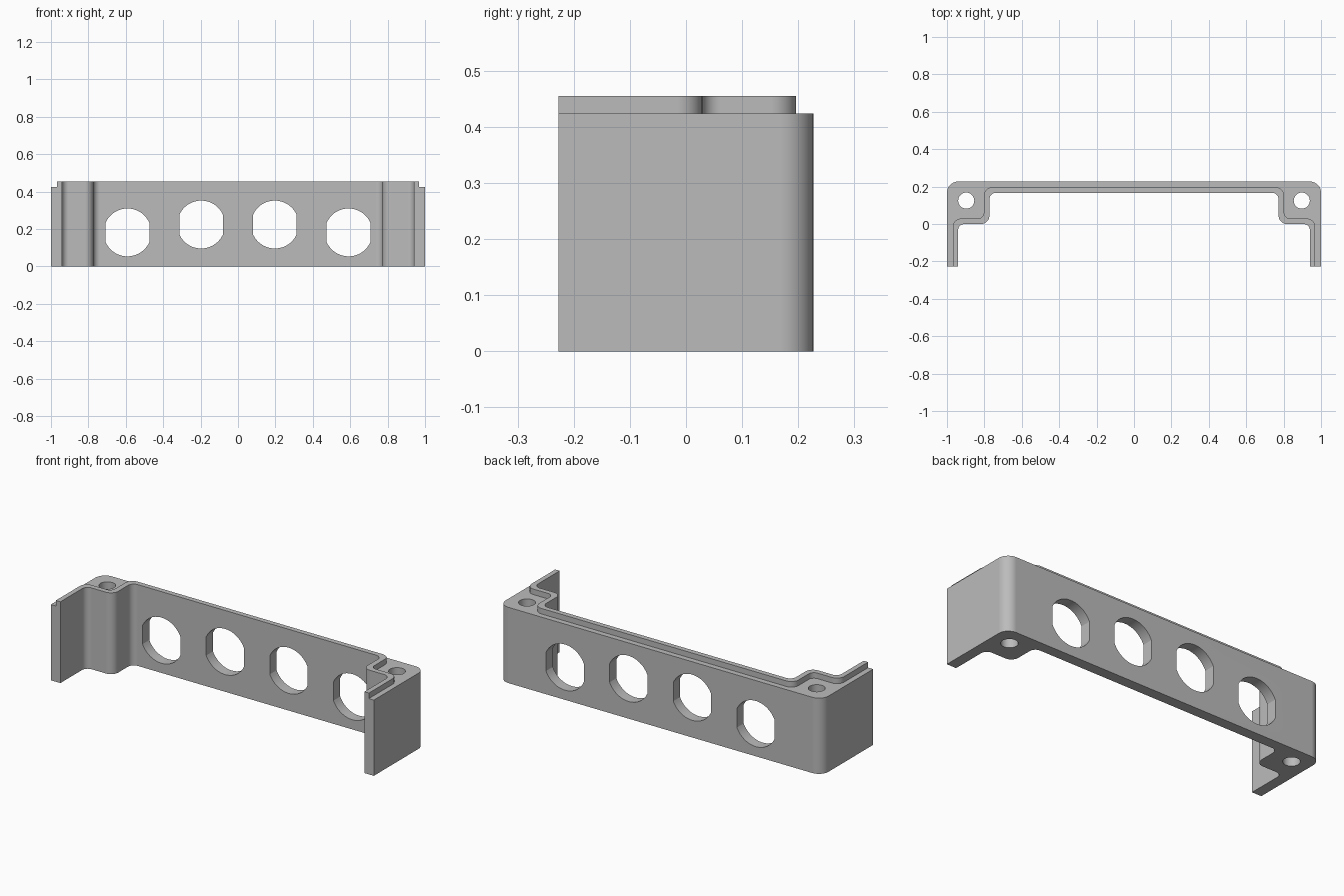
import bpy, bmesh, math
from mathutils import Vector

if "Cube" in bpy.data.objects:
    bpy.data.objects.remove(bpy.data.objects["Cube"])

W, D, H, SHELF = 1.0, 0.227, 0.455, 0.424

grey = bpy.data.materials.new("plain grey")
grey.diffuse_color = (0.5, 0.5, 0.5, 1)
grey.use_nodes = True
grey.node_tree.nodes["Principled BSDF"].inputs["Base Color"].default_value = grey.diffuse_color


def rounded(points, steps=10):
    """Replace each (x, y, r) corner of an open path with a tangent arc."""
    out = []
    for i, (x, y, r) in enumerate(points):
        p = Vector((x, y))
        if r == 0:
            out.append(p)
            continue
        a = (Vector(points[i - 1][:2]) - p).normalized()
        b = (Vector(points[i + 1][:2]) - p).normalized()
        centre = p + (a + b) * r          # all corners are right angles
        for k in range(steps + 1):
            t = k / steps * math.pi / 2
            out.append(centre - b * r * math.cos(t) - a * r * math.sin(t))
    return out


def mirrored(half):
    """Continue a left-hand path with its mirror image on the right."""
    return half + [Vector((-p.x, p.y)) for p in reversed(half)]


def prism(name, pts, lo, hi, axis="z"):
    """Extrude a closed 2D outline along z, or along y for wall openings."""
    place = (lambda p, h: (p[0], p[1], h)) if axis == "z" else (lambda p, h: (p[0], h, p[1]))
    bm = bmesh.new()
    face = bm.faces.new([bm.verts.new(place(p, lo)) for p in pts])
    top = bmesh.ops.extrude_face_region(bm, geom=[face])["geom"]
    shift = Vector(place((0, 0), hi - lo))
    bmesh.ops.translate(bm, vec=shift, verts=[v for v in top if isinstance(v, bmesh.types.BMVert)])
    bmesh.ops.recalc_face_normals(bm, faces=bm.faces)
    mesh = bpy.data.meshes.new(name)
    bm.to_mesh(mesh)
    bm.free()
    mesh.materials.append(grey)
    obj = bpy.data.objects.new(name, mesh)
    bpy.context.collection.objects.link(obj)
    return obj


def cut(target, cutter):
    mod = target.modifiers.new("cut", "BOOLEAN")
    mod.operation, mod.solver, mod.object = "DIFFERENCE", "EXACT", cutter
    cutter.hide_render = True
    bpy.context.view_layer.objects.active = target
    bpy.ops.object.modifier_apply(modifier=mod.name)
    bpy.data.objects.remove(cutter)


# Bracket body: outer shell and stepped inner wall
outer = mirrored(rounded([(-W, -D, 0), (-W, D, 0.06), (0, D, 0)])[:-1])
inner = mirrored(rounded([(-0.941, -D, 0), (-0.941, 0, 0.035), (-0.773, 0, 0.045),
                          (-0.773, 0.167, 0.035), (0, 0.167, 0)])[:-1])
bracket = prism("bracket", outer + inner[::-1], 0, H)

# Shelf outside the raised inner lip
lip = mirrored(rounded([(-0.969, -0.4, 0), (-0.969, 0.029, 0.045), (-0.803, 0.029, 0.032),
                        (-0.803, 0.196, 0.045), (0, 0.196, 0)])[:-1])
frame = [Vector(p) for p in ((-1.2, -0.4), (-1.2, 0.4), (1.2, 0.4), (1.2, -0.4))]
cut(bracket, prism("shelf_cutter", frame + lip[::-1], SHELF, 0.6))

# Flat-sided round openings in the back wall
R, HALF = 0.128, 0.117
a0 = math.acos(HALF / R)
arc = [a0 + (math.pi - 2 * a0) * k / 24 for k in range(25)]
for x, z in ((-0.591, 0.182), (-0.197, 0.224), (0.197, 0.224), (0.591, 0.182)):
    pts = [(x + R * math.cos(a + s), z + R * math.sin(a + s)) for s in (0, math.pi) for a in arc]
    cut(bracket, prism("opening_cutter", pts, 0.1, 0.3, "y"))

# Screw holes through the corner posts
for x in (-0.897, 0.897):
    pts = [(x + 0.043 * math.cos(k * math.pi / 16), 0.125 + 0.043 * math.sin(k * math.pi / 16))
           for k in range(32)]
    cut(bracket, prism("screw_hole_cutter", pts, -0.1, 0.6))

# Smooth fillets with crisp edges
bpy.ops.object.select_all(action="DESELECT")
bracket.select_set(True)
bpy.context.view_layer.objects.active = bracket
bpy.ops.object.shade_smooth_by_angle(angle=math.radians(25))
weighted = bracket.modifiers.new("weighted_normals", "WEIGHTED_NORMAL")
weighted.keep_sharp = True
